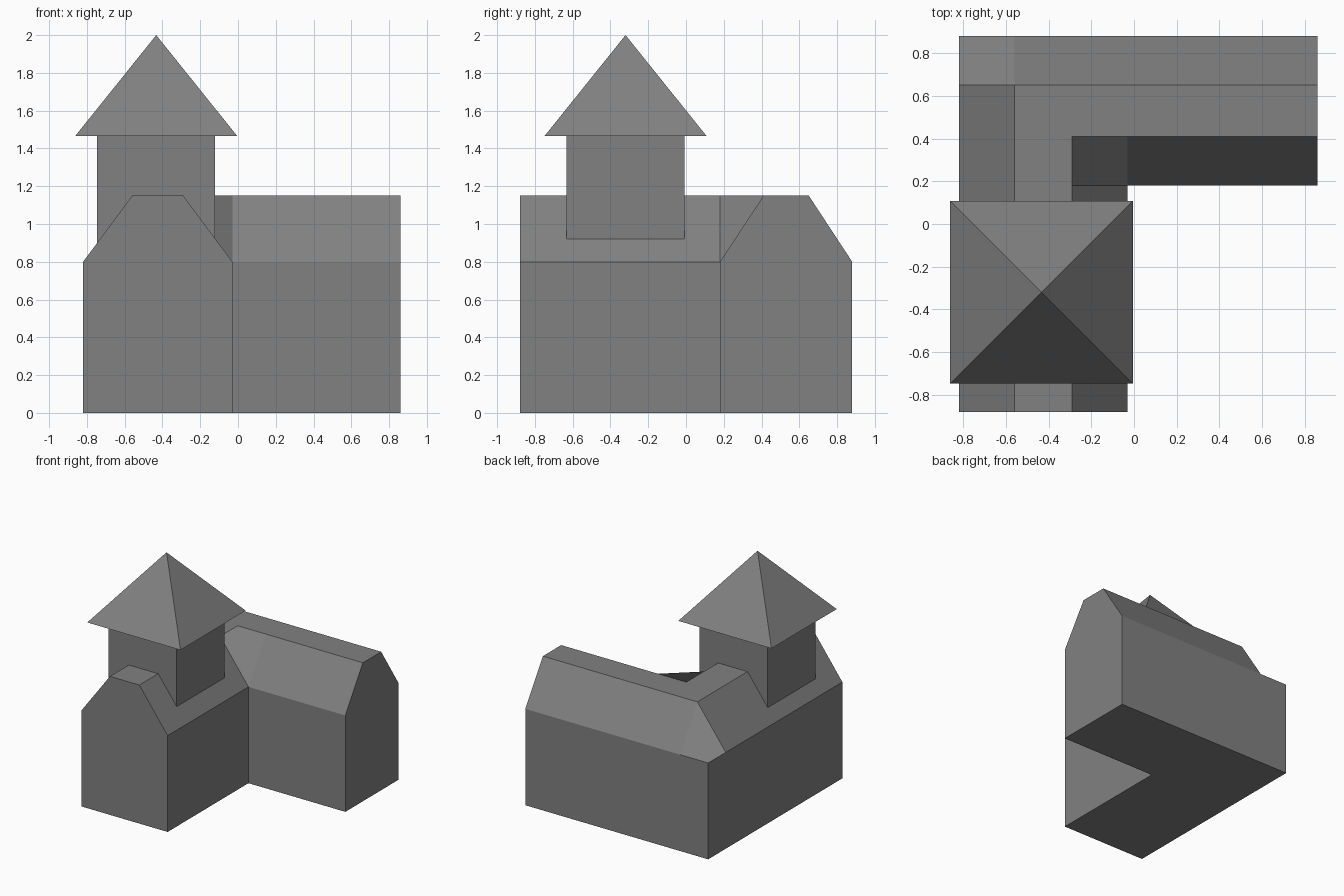
import bpy
import bmesh

cube = bpy.data.objects.get("Cube")
if cube:
    bpy.data.objects.remove(cube, do_unlink=True)

# One plain grey for the whole building
grey = bpy.data.materials.new("plain_grey")
grey.use_nodes = True
COLOR = (0.22, 0.22, 0.22, 1)
grey.diffuse_color = COLOR
grey.node_tree.nodes["Principled BSDF"].inputs["Base Color"].default_value = COLOR


def finish(bm, name):
    mesh = bpy.data.meshes.new(name)
    bm.to_mesh(mesh)
    bm.free()
    mesh.materials.append(grey)
    obj = bpy.data.objects.new(name, mesh)
    bpy.context.collection.objects.link(obj)
    return obj


# L-shaped hall: a plan grid whose inner lines rise to the flat ridge
EAVE, RIDGE = 0.8, 1.15
xs = [-0.82, -0.56, -0.29, -0.03, 0.86]
ys = [-0.88, 0.18, 0.41, 0.65, 0.88]


def roof_height(i, j):
    low = i == 0 or j == 4 or (i >= 3 and j <= 1)
    return EAVE if low else RIDGE


bm = bmesh.new()
top, base = {}, {}
for i, x in enumerate(xs):
    for j, y in enumerate(ys):
        if i == 4 and j == 0:
            continue
        top[i, j] = bm.verts.new((x, y, roof_height(i, j)))
        base[i, j] = bm.verts.new((x, y, 0))
below = {top[k]: base[k] for k in top}

# Roof panels and floor
roof = []
for i in range(4):
    for j in range(4):
        if i == 3 and j == 0:
            continue
        corners = [(i, j), (i + 1, j), (i + 1, j + 1), (i, j + 1)]
        roof.append(bm.faces.new([top[c] for c in corners]))
        bm.faces.new([base[c] for c in reversed(corners)])

# Walls dropped from the open roof edges
rim = [loop for face in roof for loop in face.loops if loop.edge.is_boundary]
pairs = [(loop.vert, loop.link_loop_next.vert) for loop in rim]
for a, b in pairs:
    bm.faces.new((b, a, below[a], below[b]))
finish(bm, "hall")

# Tower shaft
bm = bmesh.new()
bmesh.ops.create_cube(bm, size=1)
bmesh.ops.scale(bm, vec=(0.625, 0.625, 0.65), verts=bm.verts)
tower = finish(bm, "tower_shaft")
tower.location = (-0.433, -0.32, 1.145)

# Overhanging pyramid roof
bm = bmesh.new()
HALF = 0.428
rim = [bm.verts.new((sx * HALF, sy * HALF, 0))
       for sx, sy in ((-1, -1), (1, -1), (1, 1), (-1, 1))]
apex = bm.verts.new((0, 0, 0.533))
bm.faces.new(rim[::-1])
for k in range(4):
    bm.faces.new((rim[k], rim[(k + 1) % 4], apex))
spire = finish(bm, "tower_roof")
spire.location = (-0.433, -0.32, 1.467)
